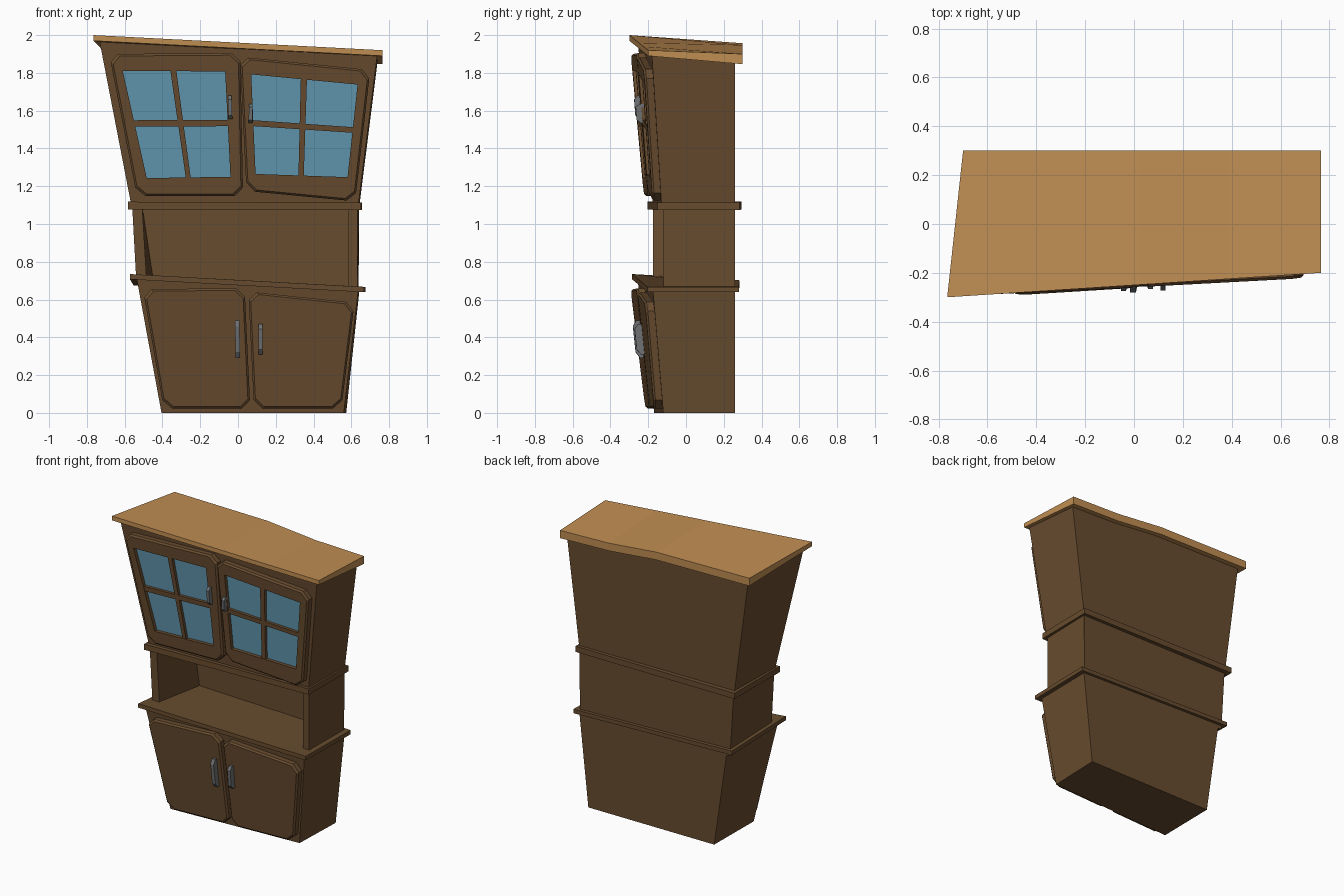
import bpy, bmesh
from mathutils import Vector

if "Cube" in bpy.data.objects:
    bpy.data.objects.remove(bpy.data.objects["Cube"])


def material(name, rgb):
    m = bpy.data.materials.new(name)
    m.diffuse_color = (*rgb, 1)
    m.use_nodes = True
    m.node_tree.nodes["Principled BSDF"].inputs["Base Color"].default_value = m.diffuse_color
    return m


BROWN = material("dark_wood", (.138, .072, .028))
TAN = material("light_wood", (.53, .27, .085))
GLASS = material("blue_glass", (.125, .32, .45))
METAL = material("grey_metal", (.16, .165, .17))


def build(name, verts, faces, mat):
    bm = bmesh.new()
    vs = [bm.verts.new(v) for v in verts]
    for f in faces:
        bm.faces.new([vs[i] for i in f])
    bmesh.ops.recalc_face_normals(bm, faces=bm.faces)
    me = bpy.data.meshes.new(name)
    bm.to_mesh(me)
    bm.free()
    me.materials.append(mat)
    ob = bpy.data.objects.new(name, me)
    bpy.context.collection.objects.link(ob)
    return ob


def loft(name, rings, mat):
    """Solid through rings of equal length, capped at both ends."""
    n = len(rings[0])
    faces = [list(range(n)), [len(rings) * n - n + i for i in range(n)]]
    for r in range(len(rings) - 1):
        for i in range(n):
            a, b = r * n + i, r * n + (i + 1) % n
            faces.append((a, b, b + n, a + n))
    return build(name, [p for r in rings for p in r], faces, mat)


def board(name, top, thick, mat):
    return loft(name, [[(x, y, z - thick) for x, y, z in top], top], mat)


# Slanted front surfaces of the two cabinets (y as a function of x, z)
def lower_front(x, z):
    t = z / .68
    return (-.148 - .071 * t) + (.05 + .014 * t) * x


def upper_front(x, z):
    t = (z - 1.12) / .8
    return (-.155 - .062 * t) + (.0375 + .0095 * t) * x


def on(front, pts, d):
    return [(x, front(x, z) - d, z) for x, z in pts]


def chamfer(q, c):
    """Cut the corners of a quad, giving two points per corner."""
    out = []
    for i in range(4):
        p = Vector(q[i])
        for o in (Vector(q[i - 1]), Vector(q[(i + 1) % 4])):
            out.append(tuple(p + (o - p).normalized() * c))
    return out


def inset(pts, d):
    cx = sum(p[0] for p in pts) / len(pts)
    cz = sum(p[1] for p in pts) / len(pts)
    w = max(p[0] for p in pts) - cx
    h = max(p[1] for p in pts) - cz
    return [(cx + (x - cx) * (1 - d / w), cz + (z - cz) * (1 - d / h)) for x, z in pts]


def door(name, quad, front):
    o = chamfer(quad, .045)
    loft(name, [on(front, o, -.005), on(front, o, .035),
                on(front, inset(o, .011), .046)], BROWN)


def window_door(name, quad, win):
    f = upper_front
    o = chamfer(quad, .045)
    verts = (on(f, o, -.005) + on(f, o, .035) + on(f, inset(o, .011), .046)
             + on(f, win, .046) + on(f, win, .01))
    faces = []
    for i in range(8):
        j = (i + 1) % 8
        faces += [(i, j, j + 8, i + 8), (i + 8, j + 8, j + 16, i + 16)]
    for i in range(4):
        j = (i + 1) % 4
        faces += [(16 + 2 * i, 17 + 2 * i, 24 + i),
                  (17 + 2 * i, 16 + (2 * i + 2) % 8, 24 + j, 24 + i),
                  (24 + i, 24 + j, 28 + j, 28 + i)]
    faces += [(28, 29, 30, 31), (0, 1, 2, 3, 4, 5, 6, 7)]
    build(name + "_frame", verts, faces, BROWN)
    # glass plate and crossing bars
    loft(name + "_glass", [on(f, win, .014), on(f, win, .021)], GLASS)
    tl, tr, br, bl = map(Vector, win)

    def patch(u0, u1, v0, v1):
        return [tuple(tl.lerp(tr, u).lerp(bl.lerp(br, u), v))
                for u, v in ((u0, v0), (u1, v0), (u1, v1), (u0, v1))]
    for part, b in (("_upright_bar", (.466, .524, 0, 1)), ("_cross_bar", (0, 1, .46, .52))):
        loft(name + part, [on(f, patch(*b), .012), on(f, patch(*b), .042)], BROWN)


def handle(name, x0, x1, z0, z1, lean, front, d):
    """Bowed pull: a trapezoid side profile extruded across x."""
    h = z1 - z0
    prof = [(0, .03), (0, d), (.16, d + .02), (.84, d + .02), (1, d), (1, .03)]

    def side(x):
        return [(x + lean * t, front(x, z0 + h * t) - e, z0 + h * t) for t, e in prof]
    loft(name, [side(x0), side(x1)], METAL)


# Lower cabinet body
def fl(x, z):
    return (x, lower_front(x, z), z)


def fu(x, z):
    return (x, upper_front(x, z), z)


loft("lower_body", [
    [fl(-.405, 0), fl(.56, 0), (.573, .26, 0), (-.4, .26, 0)],
    [fl(-.537, .715), fl(.637, .65), (.643, .26, .65), (-.5, .26, .685)]], BROWN)
board("counter", [(-.572, -.285, .735), (.667, -.205, .667),
                  (.675, .28, .667), (-.552, .283, .702)], .028, BROWN)

# Open middle shelf: two sides and a back
loft("middle_left_side", [
    [(-.538, -.175, .69), (-.483, -.175, .69), (-.445, .23, .69), (-.525, .26, .68)],
    [(-.56, -.175, 1.09), (-.507, -.175, 1.09), (-.505, .23, 1.09), (-.55, .26, 1.09)]], BROWN)
loft("middle_right_side", [
    [(.585, -.12, .64), (.632, -.12, .64), (.638, .26, .64), (.59, .23, .64)],
    [(.585, -.12, 1.09), (.632, -.12, 1.09), (.642, .26, 1.09), (.59, .23, 1.09)]], BROWN)
loft("middle_back", [
    [(-.52, .215, .65), (.61, .215, .63), (.636, .26, .63), (-.523, .26, .65)],
    [(-.54, .215, 1.09), (.61, .215, 1.09), (.64, .26, 1.09), (-.549, .26, 1.09)]], BROWN)
board("middle_shelf", [(-.583, -.205, 1.118), (.652, -.15, 1.113),
                       (.657, .282, 1.113), (-.58, .293, 1.118)], .04, BROWN)

# Upper cabinet body
loft("upper_body", [
    [fu(-.565, 1.1), fu(.637, 1.1), (.643, .26, 1.1), (-.555, .26, 1.1)],
    [fu(-.735, 1.978), fu(.738, 1.9), (.74, .26, 1.868), (-.665, .26, 1.925)]], BROWN)

# Sagging roof board: four stations across, front and back corners
stations = [(-.765, -.7, -.3, 2.0, 1.957), (.02, .02, -.249, 1.959, 1.947),
            (.385, .385, -.225, 1.94, 1.912), (.765, .765, -.2, 1.92, 1.9)]
loft("roof_board", [[(xf, yf, zf - .03), (xf, yf, zf), (xb, .3, zb), (xb, .3, zb - .054)]
                    for xf, xb, yf, zf, zb in stations], TAN)

# Doors
door("lower_left_door", [(-.503, .655), (.035, .66), (.065, .023), (-.393, .023)], lower_front)
door("lower_right_door", [(.055, .642), (.617, .583), (.547, .023), (.085, .023)], lower_front)
window_door("upper_left_door",
            [(-.682, 1.9), (.012, 1.905), (.027, 1.148), (-.535, 1.148)],
            [(-.61, 1.81), (-.068, 1.808), (-.04, 1.25), (-.483, 1.243)])
window_door("upper_right_door",
            [(.01, 1.885), (.7, 1.815), (.62, 1.12), (.045, 1.175)],
            [(.07, 1.792), (.633, 1.738), (.58, 1.248), (.093, 1.265)])

# Handles
handle("lower_left_handle", -.012, .012, .29, .49, -.005, lower_front, .065)
handle("lower_right_handle", .108, .13, .31, .47, 0, lower_front, .065)
handle("upper_left_handle", -.05, -.03, 1.555, 1.68, -.004, upper_front, .056)
handle("upper_right_handle", .056, .076, 1.535, 1.635, .002, upper_front, .056)
